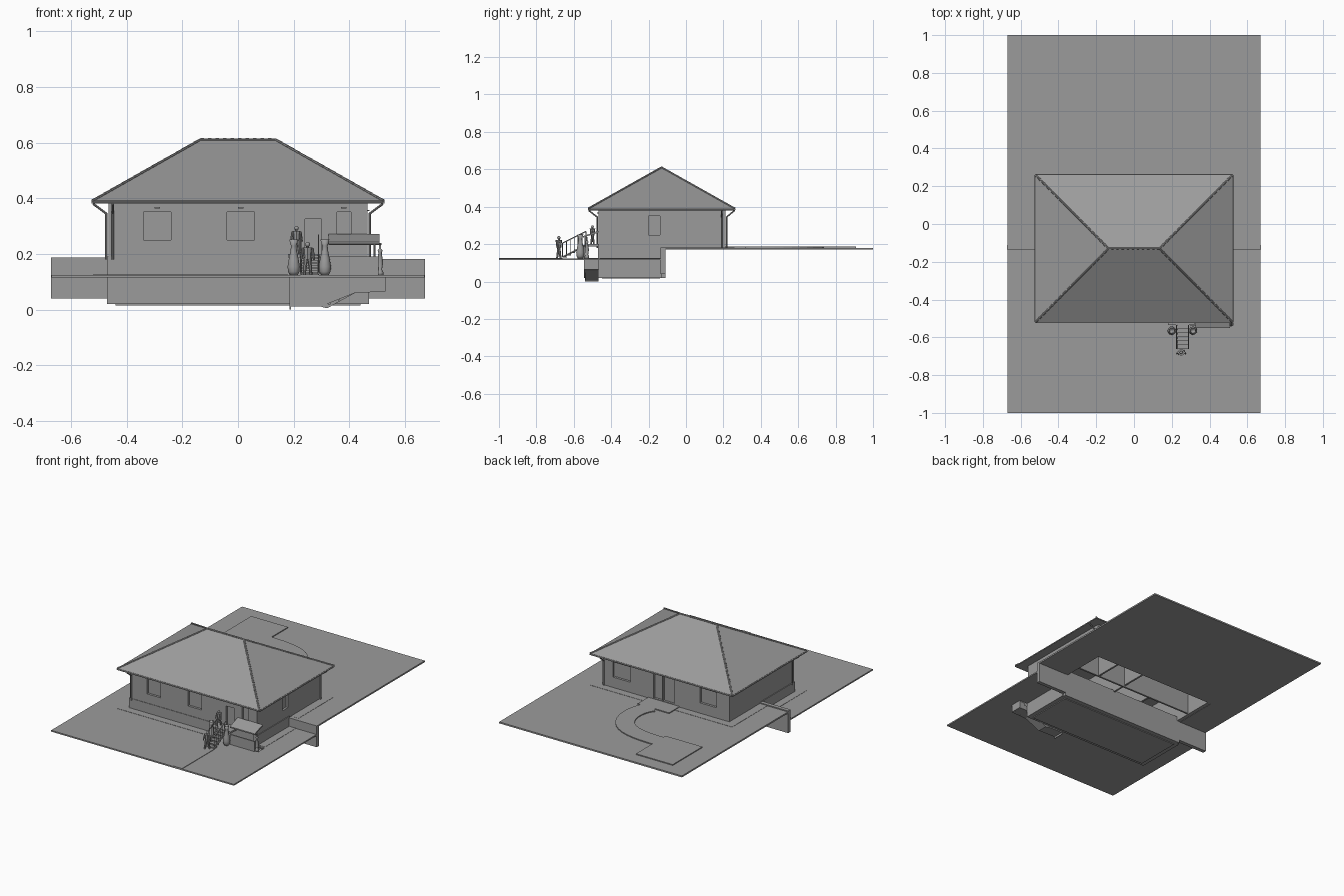
import bpy, bmesh, math
from mathutils import Vector, Matrix

if "Cube" in bpy.data.objects:
    bpy.data.objects.remove(bpy.data.objects["Cube"])

GREY = bpy.data.materials.new("dark_grey")
GREY.diffuse_color = (.33, .33, .33, 1)
GREY.use_nodes = True
GREY.node_tree.nodes["Principled BSDF"].inputs["Base Color"].default_value = GREY.diffuse_color


def finish(name, bm, smooth=False):
    bmesh.ops.recalc_face_normals(bm, faces=bm.faces[:])
    me = bpy.data.meshes.new(name)
    bm.to_mesh(me)
    bm.free()
    me.materials.append(GREY)
    ob = bpy.data.objects.new(name, me)
    bpy.context.collection.objects.link(ob)
    if smooth:
        for p in me.polygons:
            p.use_smooth = True
    return ob


def boxes(name, items):
    """Each item: x0, x1, y0, y1, z0, z1."""
    bm = bmesh.new()
    for x0, x1, y0, y1, z0, z1 in items:
        m = Matrix.Translation(((x0 + x1) / 2, (y0 + y1) / 2, (z0 + z1) / 2))
        bmesh.ops.create_cube(bm, size=1, matrix=m @ Matrix.Diagonal((x1 - x0, y1 - y0, z1 - z0, 1)))
    return finish(name, bm)


def prism(name, pts, axis, a, b):
    """Extrude a 2D outline along an axis from a to b."""
    place = {'x': lambda p, t: (t, p[0], p[1]), 'y': lambda p, t: (p[0], t, p[1]),
             'z': lambda p, t: (p[0], p[1], t)}[axis]
    bm = bmesh.new()
    lo = [bm.verts.new(place(p, a)) for p in pts]
    hi = [bm.verts.new(place(p, b)) for p in pts]
    bm.faces.new(lo)
    bm.faces.new(hi)
    for i in range(len(pts)):
        j = (i + 1) % len(pts)
        bm.faces.new((lo[i], lo[j], hi[j], hi[i]))
    return finish(name, bm)


def rods(name, items, sides=8):
    """Each item: start, end, start radius, end radius."""
    bm = bmesh.new()
    for a, b, r1, r2 in items:
        a, b = Vector(a), Vector(b)
        d = b - a
        m = Matrix.Translation((a + b) / 2) @ d.to_track_quat('Z', 'Y').to_matrix().to_4x4()
        bmesh.ops.create_cone(bm, cap_ends=True, segments=sides, radius1=r1, radius2=r2,
                              depth=d.length, matrix=m)
    return finish(name, bm)


def lathe(name, loc, profile, sides=20):
    bm = bmesh.new()
    rings = [[bm.verts.new((loc[0] + r * math.cos(i * math.tau / sides),
                            loc[1] + r * math.sin(i * math.tau / sides), loc[2] + z))
              for i in range(sides)] for r, z in profile]
    for A, B in zip(rings, rings[1:]):
        for i in range(sides):
            j = (i + 1) % sides
            bm.faces.new((A[i], A[j], B[j], B[i]))
    bm.faces.new(rings[0])
    bm.faces.new(rings[-1])
    return finish(name, bm, True)


def cut(ob, items):
    c = boxes("cutter", items)
    c.hide_render = True
    mod = ob.modifiers.new("openings", 'BOOLEAN')
    mod.object, mod.solver = c, 'EXACT'
    bpy.context.view_layer.objects.active = ob
    bpy.ops.object.modifier_apply(modifier=mod.name)
    bpy.data.objects.remove(c)


# Ground terraces, retaining wall, apron
prism("lower_ground", [(-.67, -1), (.67, -1), (.67, -.12), (.47, -.12), (.47, -.47), (.525, -.47),
                       (.525, -.54), (.3, -.54), (.3, -.47), (-.47, -.47), (-.47, -.12), (-.67, -.12)],
      'z', .115, .124)
prism("upper_ground", [(-.67, -.12), (-.465, -.12), (-.465, .21), (.465, .21), (.465, -.12),
                       (.67, -.12), (.67, 1), (-.67, 1)], 'z', .17, .18)
boxes("retaining_wall", [(-.672, -.46, -.135, -.11, .04, .187), (.46, .672, -.135, -.11, .04, .181),
                         (-.46, .46, -.13, -.11, .02, .187)])
boxes("apron", [(-.52, .18, -.52, -.47, .122, .1255), (-.52, -.47, -.52, -.135, .122, .1255),
                (.47, .52, -.46, -.135, .122, .1255), (-.52, -.465, -.11, .26, .178, .1815),
                (.465, .52, -.11, .26, .178, .1815), (-.465, .465, .21, .26, .178, .1815)])
boxes("front_path", [(.225, .29, -1, -.66, .122, .127)])

# Back porch step, curved path and parking pad
boxes("back_porch", [(-.1, .13, .21, .32, .178, .186)])
ctrl = [Vector(p) for p in ((.02, .3), (.12, .38), (.12, .67), (-.06, .68), (-.29, .68))]
left, right = [], []
for i in range(17):
    t, q = i / 16, ctrl
    tangent = None
    while len(q) > 1:
        if len(q) == 2:
            tangent = (q[1] - q[0]).normalized()
        q = [a.lerp(b, t) for a, b in zip(q, q[1:])]
    n = Vector((-tangent.y, tangent.x)) * .058
    left.append(q[0] + n)
    right.append(q[0] - n)
prism("back_path", left + right[::-1], 'z', .178, .186)
boxes("parking_pad", [(-.54, -.27, .6, .91, .178, .186)])

# Basement shell and floor slabs
boxes("basement", [(-.47, .47, -.47, -.45, .02, .19), (-.47, -.45, -.45, -.13, .02, .19),
                   (.45, .47, -.45, -.13, .02, .19), (-.47, .47, -.47, -.13, .02, .025)])
boxes("basement_footing", [(-.44, .44, -.45, -.14, .015, .02)])
boxes("main_floor", [(-.46, .46, -.46, -.11, .185, .2)])

# Upper walls with real openings
Z = (.25, .35)
front = [(-.34, -.24, *Z), (-.04, .06, *Z), (.24, .3, .2, .325), (.355, .405, *Z)]
back = [(.26, .39, *Z), (-.37, -.25, *Z), (-.06, .09, .19, .355)]
side = [(-.2, -.14, *Z)]
wf = boxes("front_wall", [(-.465, .465, -.467, -.443, .18, .385)])
wb = boxes("back_wall", [(-.465, .465, .186, .21, .17, .385)])
wr = boxes("right_wall", [(.441, .465, -.443, .186, .172, .385)])
boxes("left_wall", [(-.465, -.441, -.443, .186, .172, .385)])
cut(wf, [(a, b, -.5, -.4, c, d) for a, b, c, d in front])
cut(wb, [(a, b, .15, .25, c, d) for a, b, c, d in back])
cut(wr, [(.4, .5, a, b, c, d) for a, b, c, d in side])
boxes("front_panes", [(a, b, -.452, -.446, c, d) for a, b, c, d in front])
boxes("back_panes", [(a, b, .189, .195, c, d) for a, b, c, d in back])
boxes("side_pane", [(.444, .45, a, b, c, d) for a, b, c, d in side])
boxes("back_door_mullion", [(.022, .032, .19, .208, .19, .355)])
boxes("wall_lamps", [(x - .01, x + .01, -.475, -.465, .363, .368) for x in (-.29, .01, .38)]
      + [(.464, .473, -.19, -.15, .354, .358)])

# Interior partitions
boxes("partitions", [(-.445, .445, -.02, -.008, .18, .38), (.27, .282, -.02, .19, .18, .38),
                     (.06, .072, -.447, .19, .19, .38), (-.16, -.148, -.447, -.02, .2, .38)])

# Hipped roof
EX, Y0, Y1, RX, RY, RZ = .522, -.52, .26, .135, -.13, .61
bm = bmesh.new()
base = [(-EX, Y0), (EX, Y0), (EX, Y1), (-EX, Y1)]
lo = [bm.verts.new((x, y, .382)) for x, y in base]
hi = [bm.verts.new((x, y, .391)) for x, y in base]
rl, rr = bm.verts.new((-RX, RY, RZ)), bm.verts.new((RX, RY, RZ))
bm.faces.new(lo)
for i in range(4):
    j = (i + 1) % 4
    bm.faces.new((lo[i], lo[j], hi[j], hi[i]))
for f in ((hi[0], hi[1], rr, rl), (hi[1], hi[2], rr), (hi[2], hi[3], rl, rr), (hi[3], hi[0], rl)):
    bm.faces.new(f)
finish("roof", bm)

# Overlapping cap tiles on hips and ridge
caps = []
lines = [((x, y, .391), (math.copysign(RX, x), RY, RZ), 18) for x, y in base]
lines.append(((-RX, RY, RZ), (RX, RY, RZ), 10))
for a, b, n in lines:
    a, b = Vector(a), Vector(b)
    for i in range(n):
        caps.append((a.lerp(b, i / n), a.lerp(b, min(1, (i + 1.1) / n)), .006, .0045))
rods("roof_caps", caps)

# Gutters and downpipes
rods("gutters", [((*base[i], .385), (*base[(i + 1) % 4], .385), .0045, .0045) for i in range(4)])
pipes = []
for a, b in (((-.45, -.52), (-.45, -.475)), ((.45, .26), (.45, .217)),
             ((.52, .19), (.473, .19)), ((-.52, -.44), (-.473, -.44))):
    pipes += [((*a, .38), (*b, .345), .004, .004), ((*b, .347), (*b, .18), .004, .004)]
rods("downpipes", pipes)

# Entrance landing, stairs and railings
boxes("landing", [(.18, .32, -.535, -.467, .188, .2)])
N = 6
boxes("stair_treads", [(.225, .29, -.66 + i * .021, -.636 + i * .021, .128 + i * .012, .135 + i * .012)
                       for i in range(N)])
rails = []
for x in (.226, .289):
    rails.append(((x, -.66, .205), (x, -.535, .268), .003, .003))
    rails.append(((x, -.66, .13), (x, -.535, .194), .004, .004))
    for i in range(7):
        y, z = -.66 + i * .0208, i * .0105
        rails.append(((x, y, .13 + z), (x, y, .205 + z), .002, .002))
rods("stair_railings", rails, 6)

# Tall vases beside the stairs
for x, n in ((.2, "left_vase"), (.312, "right_vase")):
    lathe(n, (x, -.565, .124), [(.014, 0), (.02, .012), (.022, .03), (.018, .055), (.011, .09),
                                (.01, .105), (.016, .127), (.012, .127), (.007, .1)])


# Standing figures at the stairs
def figure(name, x, y, z, h):
    P = lambda a, b, c: (x + a * h, y + b * h, z + c * h)
    rods(name, [(P(s * .1, s * .08, 0), P(s * .06, 0, .5), .045 * h, .07 * h) for s in (-1, 1)]
         + [(P(s * .14, 0, .8), P(s * .2, -.06, .45), .045 * h, .03 * h) for s in (-1, 1)]
         + [(P(0, 0, .47), P(0, 0, .83), .11 * h, .15 * h), (P(0, 0, .82), P(0, 0, .9), .045 * h, .045 * h)])
    bm = bmesh.new()
    bmesh.ops.create_icosphere(bm, subdivisions=2, radius=.075 * h, matrix=Matrix.Translation(P(0, 0, .925)))
    finish(name + "_head", bm, True)


figure("lower_figure", .25, -.68, .125, .118)
figure("upper_figure", .21, -.5, .2, .1)

# Basement stairwell with canopy
prism("stairwell_front_wall", [(.185, .02), (.32, .02), (.42, .06), (.53, .065), (.53, .124), (.185, .124)],
      'y', -.545, -.537)
steps = [(.3, .01)]
for i in range(7):
    steps += [(.3 + i * .032, .02 + i * .015), (.332 + i * .032, .02 + i * .015)]
prism("stairwell_steps", steps + [(.524, .065), (.42, .06), (.32, .005)], 'y', -.537, -.468)
boxes("stairwell_floor", [(.185, .32, -.54, -.468, .012, .02), (.185, .19, -.54, -.468, 0, .12),
                          (.525, .53, -.545, -.468, .065, .124)])
boxes("stairwell_parapet", [(.325, .505, -.548, -.54, .124, .19)])
prism("canopy", [(-.55, .235), (-.55, .243), (-.467, .272), (-.467, .262)], 'x', .325, .508)
rods("canopy_beams", [((.325, -.54, .236), (.515, -.54, .236), .003, .003),
                      ((.49, -.54, .18), (.49, -.54, .237), .003, .003)])
lathe("canopy_post", (.51, -.53, .124), [(.012, 0), (.012, .01), (.007, .02), (.011, .045), (.006, .08),
                                        (.009, .088), (.004, .095), (.004, .113)], 12)
